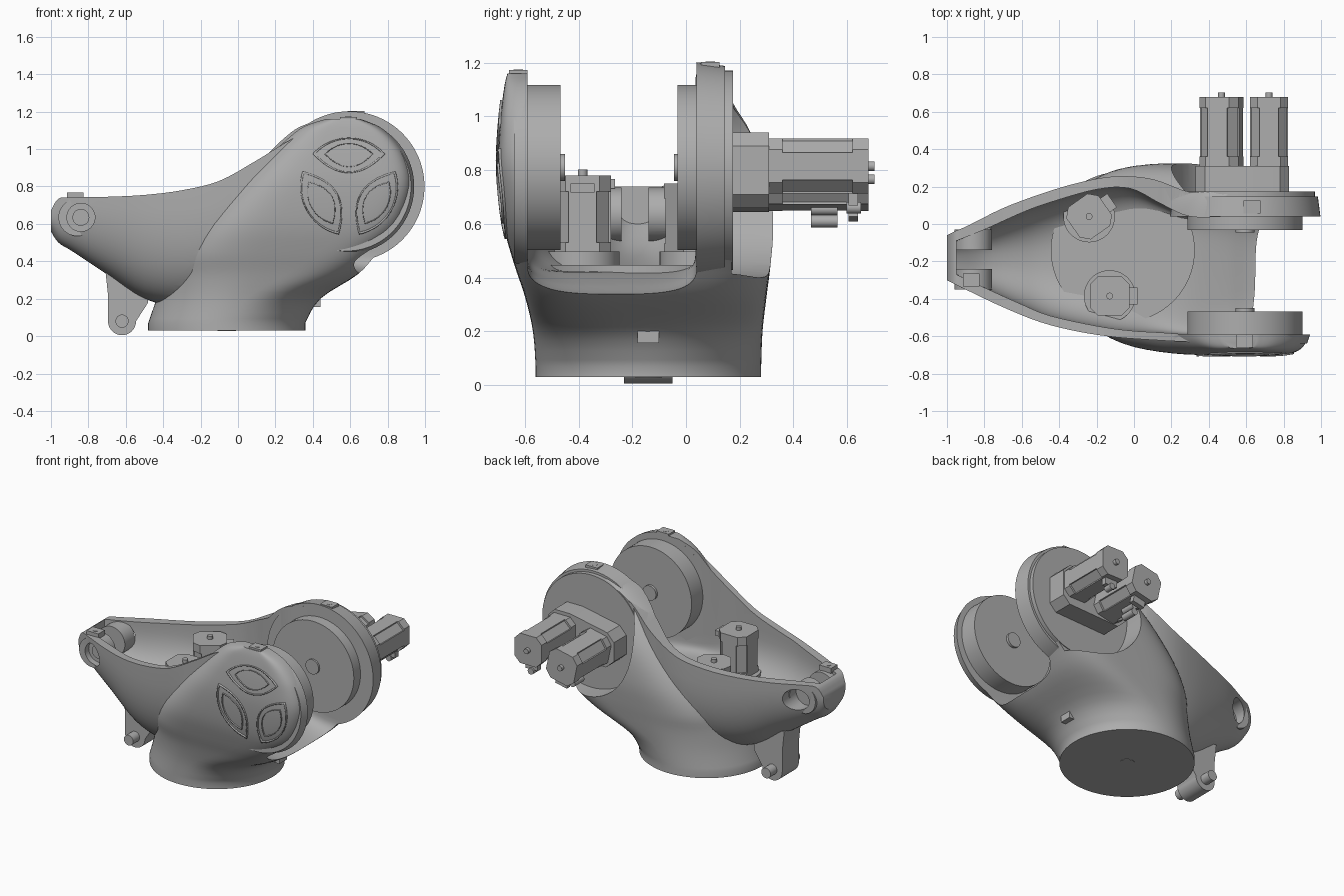
import bpy, bmesh, math
from math import sin, cos, pi, radians
from mathutils import Matrix, Vector

cube = bpy.data.objects.get("Cube")
if cube:
    bpy.data.objects.remove(cube, do_unlink=True)

grey = bpy.data.materials.new("machined grey")
grey.use_nodes = True
colour = (0.42, 0.42, 0.42, 1)
grey.diffuse_color = colour
grey.node_tree.nodes["Principled BSDF"].inputs["Base Color"].default_value = colour


def smooth(ob):
    bpy.ops.object.select_all(action='DESELECT')
    ob.select_set(True)
    bpy.context.view_layer.objects.active = ob
    bpy.ops.object.shade_smooth_by_angle(angle=radians(32))


def finish(name, bm):
    bmesh.ops.recalc_face_normals(bm, faces=bm.faces)
    me = bpy.data.meshes.new(name)
    bm.to_mesh(me)
    bm.free()
    me.materials.append(grey)
    ob = bpy.data.objects.new(name, me)
    bpy.context.collection.objects.link(ob)
    smooth(ob)
    return ob


def loft(name, rings):
    bm = bmesh.new()
    vs = [[bm.verts.new(p) for p in r] for r in rings]
    n = len(vs[0])
    for a, b in zip(vs, vs[1:]):
        for i in range(n):
            j = (i + 1) % n
            bm.faces.new((a[i], a[j], b[j], b[i]))
    bm.faces.new(vs[0])
    bm.faces.new(vs[-1])
    return finish(name, bm)


def cyl(name, c, r, length, axis='Y', r2=None, n=64):
    # r is the radius at the low end of the axis, r2 at the high end
    bm = bmesh.new()
    rot = Matrix.Rotation(-pi / 2, 4, 'X') if axis == 'Y' else Matrix()
    bmesh.ops.create_cone(bm, cap_ends=True, segments=n, radius1=r,
                          radius2=r if r2 is None else r2, depth=length,
                          matrix=Matrix.Translation(c) @ rot)
    return finish(name, bm)


def box(name, c, size):
    bm = bmesh.new()
    bmesh.ops.create_cube(bm, size=1, matrix=Matrix.Translation(c) @ Matrix.Diagonal((*size, 1)))
    return finish(name, bm)


def boolean(ob, other, op):
    m = ob.modifiers.new(op, 'BOOLEAN')
    m.object, m.operation, m.solver = other, op, 'EXACT'
    bpy.context.view_layer.objects.active = ob
    bpy.ops.object.modifier_apply(modifier=m.name)
    bpy.data.objects.remove(other, do_unlink=True)


def resample(rows, steps=4):
    # Catmull-Rom blend between the control sections
    out = []
    for i in range(len(rows) - 1):
        q = [Vector(rows[max(0, min(len(rows) - 1, i + k))]) for k in (-1, 0, 1, 2)]
        for s in range(steps):
            t = s / steps
            out.append(q[1] + (q[2] - q[0]) * t / 2
                       + (q[0] * 2 - q[1] * 5 + q[2] * 4 - q[3]) * t * t / 2
                       + (q[1] * 3 - q[0] - q[2] * 3 + q[3]) * t ** 3 / 2)
    return out + [Vector(rows[-1])]


def power(v, p):
    return math.copysign(abs(v) ** (2 / p), v)


# Main body: circular foot leaning over into the two uprights (z, x0, x1, y0, y1, squareness)
body = [(.07, -.48, .36, -.56, .28, 2), (.2, -.435, .44, -.57, .285, 2.4),
        (.33, -.385, .64, -.6, .3, 4), (.45, -.33, .75, -.64, .315, 6),
        (.6, -.22, .88, -.68, .325, 7.5), (.8, -.04, .94, -.7, .31, 8),
        (.95, .11, .91, -.695, .27, 8), (1.05, .22, .845, -.685, .22, 8),
        (1.12, .32, .76, -.675, .19, 8), (1.16, .45, .66, -.665, .17, 8)]
rings = []
for z, x0, x1, y0, y1, p in [(.03,) + body[0][1:]] + [tuple(r) for r in resample(body)]:
    ring = []
    for k in range(96):
        a = 2 * pi * k / 96
        e = p if cos(a) > 0 else 2 + (p - 2) * .3
        ring.append(((x0 + x1) / 2 + (x1 - x0) / 2 * power(cos(a), e),
                     (y0 + y1) / 2 + (y1 - y0) / 2 * power(sin(a), e), z))
    rings.append(ring)
shell = loft("body_shell", rings)


def trough(x, y0, y1, zb, zt, p, top=None):
    pts = [((y0 + y1) / 2 + (y1 - y0) / 2 * power(cos(a), p), zt - (zt - zb) * power(sin(a), p))
           for a in (pi * k / 32 for k in range(33))]
    if top:
        pts += [(y0, top), (y1, top)]
    return [(x, y, z) for y, z in pts]


# Tail hull (x, y0, y1, bottom, top, squareness)
tail = [(-1, -.3, -.06, .56, .67, 2.6), (-.96, -.32, -.04, .5, .735, 2.6),
        (-.88, -.36, -.005, .45, .742, 2.4), (-.7, -.445, .085, .33, .745, 2.3),
        (-.5, -.525, .16, .2, .755, 2.4), (-.3, -.575, .22, .16, .78, 2.6),
        (-.1, -.605, .255, .2, .83, 2.8), (.1, -.62, .24, .3, .94, 3),
        (.3, -.63, .17, .5, 1.06, 3), (.5, -.63, .16, .6, 1.14, 3)]
boolean(shell, loft("tail", [trough(*r) for r in resample(tail)]), 'UNION')

# Hollow interior, open at the top and between the uprights
hollow = [(-.95, -.27, -.09, .6, .72, 2.4), (-.8, -.34, -.03, .5, .72, 2.4),
          (-.6, -.43, .06, .44, .72, 2.3), (-.45, -.49, .115, .42, .72, 2.4),
          (-.2, -.545, .185, .42, .72, 2.8), (-.02, -.57, .19, .42, .7, 3.5),
          (.14, -.58, .11, .42, .62, 5), (.3, -.59, .04, .42, .55, 6),
          (.5, -.59, .04, .38, .5, 4), (.7, -.59, .04, .33, .45, 3), (1.2, -.59, .04, .3, .44, 3)]
boolean(shell, loft("hollow", [trough(*r, top=1.5) for r in resample(hollow)]), 'DIFFERENCE')
boolean(shell, cyl("recess", (.6, .42, .8), .4, .5), 'DIFFERENCE')

# Tail hinge bosses with blind sockets
for y, w in ((-.295, .11), (-.085, .11)):
    boolean(shell, cyl("boss", (-.86, y, .635), .1, w, n=48), 'UNION')
boolean(shell, cyl("front_socket", (-.84, -.46, .635), .075, .3, n=40), 'DIFFERENCE')
boolean(shell, cyl("back_socket", (-.84, .1, .635), .075, .4, n=40), 'DIFFERENCE')
smooth(shell)
cyl("socket_ring", (-.84, -.3, .635), .045, .04, n=32)

# Floor plate, foot and foot hub
cyl("floor_plate", (-.06, -.14, .43), .385, .035, 'Z')
cyl("foot_hub", (-.06, -.14, .03), .05, .004, 'Z', n=32)

# Upright rings and bearing discs
cyl("front_rim", (.58, -.615, .8), .345, .05, r2=.362, n=96)
cyl("back_ring", (.595, .093, .8), .402, .106, r2=.388, n=96)
cyl("back_cover", (.595, .16, .8), .372, .03, n=96)
cyl("front_bearing", (.593, -.53, .81), .308, .125, n=96)
cyl("back_bearing", (.593, .005, .81), .308, .075, n=96)
cyl("front_bearing_hub", (.593, -.46, .81), .05, .02, n=32)
cyl("back_bearing_hub", (.593, -.035, .81), .05, .02, n=32)

# Small rim clips
for name, c in (("tail_clip", (-.87, -.3, .75)), ("front_clip", (.59, -.625, 1.155)),
                ("back_clip", (.63, .09, 1.185))):
    box(name, c, (.09, .07, .035))
    cyl(name + "_screw", (c[0], c[1], c[2] + .015), .018, .008, 'Z', n=16)
box("foot_latch", (.41, -.14, .178), (.06, .08, .045))


def prism(name, pts, y0, y1):
    return loft(name, [[(x, y, z) for x, z in pts] for y in (y0, y1)])


# Bracket and pin under the tail
arc = [(-.62 + .075 * cos(a), .08 + .075 * sin(a)) for a in (pi + pi * k / 16 for k in range(17))]
prism("tail_bracket", arc + [(-.48, .18), (-.48, .36), (-.71, .36), (-.695, .22)], -.23, -.05)
cyl("tail_pin", (-.62, -.14, .08), .035, .32, n=32)


# Three-part outline trim on the front upright, draped onto the shell
def petal(turn, scale):
    rim = [(.26 * cos(a), .26 * sin(a)) for a in (radians(42 + 96 * k / 24) for k in range(25))]
    (xa, za), (xb, zb) = rim[-1], rim[0]
    pts = rim + [((1 - t) ** 2 * xa + t * t * xb, (1 - t) ** 2 * za + 2 * t * (1 - t) * -.03 + t * t * zb)
                 for t in (k / 20 for k in range(1, 20))]
    pts = [(x * scale, .17 + (z - .17) * scale) for x, z in pts]
    return [(.593 + x * cos(turn) - z * sin(turn), .80 + x * sin(turn) + z * cos(turn)) for x, z in pts]


for i, part in enumerate(("top", "left", "right")):
    for kind, outer, inner in (("frame", 1, .93), ("panel", .67, .64)):
        bm = bmesh.new()
        a, b = ([bm.verts.new((x, -.9, z)) for x, z in petal(i * 2 * pi / 3, s)] for s in (outer, inner))
        for k in range(len(a)):
            bm.faces.new((a[k - 1], a[k], b[k], b[k - 1]))
        trim = finish(part + "_trim_" + kind, bm)
        w = trim.modifiers.new("drape", 'SHRINKWRAP')
        w.target, w.wrap_method, w.use_project_y = shell, 'PROJECT', True
        w.use_positive_direction, w.use_negative_direction = True, False
        s = trim.modifiers.new("thickness", 'SOLIDIFY')
        s.thickness, s.offset = .016, 0


# Stepper motors: chamfered end caps, ribbed core, shaft and plug
def motor(name, place, half, length):
    def block(part, h, c, z0, z1):
        pts = [(h, -h + c), (h, h - c), (h - c, h), (-h + c, h),
               (-h, h - c), (-h, -h + c), (-h + c, -h), (h - c, -h)]
        loft(name + part, [[place @ Vector((x, y, z)) for x, y in pts] for z in (z0, z1)])
    cap = min(.06, length * .2)
    block("_mount", half, half * .4, 0, cap)
    block("_core", half * .96, half * .5, cap, length - cap)
    for size in ((half * 2, half), (half, half * 2)):
        rib = box(name + "_rib", (0, 0, length / 2), (*size, length))
        rib.data.transform(place)
    block("_cap", half, half * .4, length - cap, length)
    shaft = cyl(name + "_shaft", (0, 0, length + .01), .018, .025, 'Z', n=20)
    shaft.data.transform(place)
    plug = box(name + "_plug", (half + .02, 0, length * .85), (.05, .09, .035))
    plug.data.transform(place)


for name, x, y, turn, h in (("rear_floor_motor", -.24, .04, 35, .28), ("front_floor_motor", -.13, -.385, 0, .31)):
    cyl(name + "_flange", (x, y, .472), .138, .05, 'Z', n=48)
    motor(name, Matrix.Translation((x, y, .47)) @ Matrix.Rotation(radians(turn), 4, 'Z'), .105, h)

lie = Matrix.Rotation(-pi / 2, 4, 'X')
for name, x, z, turn, half in (("inner_drive_motor", .468, .766, 78, .107), ("outer_drive_motor", .722, .815, 90, .102)):
    motor(name, Matrix.Translation((x, .3, z)) @ lie @ Matrix.Rotation(radians(turn), 4, 'Z'), half, .38)
for drop in (.61, .655):
    cyl("drive_cable_plug", (.468, .515, drop), .023, .1, n=20)
cyl("outer_cable_plug", (.722, .625, .66), .022, .055, n=20)

# Gearbox slab behind the back ring
slab = [(.33, .7), (.39, .645), (.78, .66), (.83, .71), (.83, .89), (.78, .94), (.66, .94), (.38, .885), (.33, .83)]
prism("drive_gearbox", slab, .16, .31)
